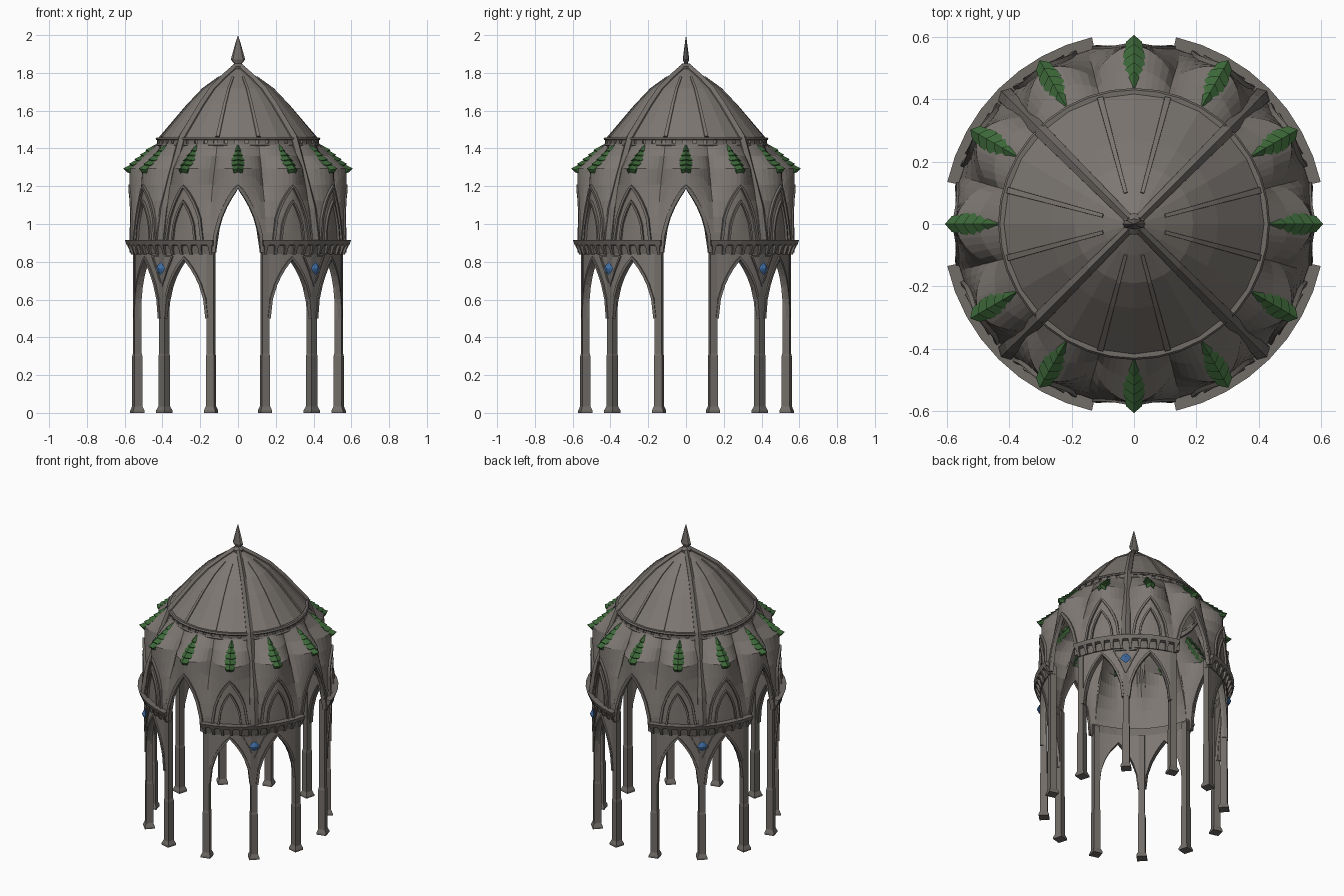
import bpy, bmesh, math
from mathutils import Vector

if "Cube" in bpy.data.objects:
    bpy.data.objects.remove(bpy.data.objects["Cube"])


def material(name, rgb):
    m = bpy.data.materials.new(name)
    m.diffuse_color = (*rgb, 1)
    m.use_nodes = True
    m.node_tree.nodes["Principled BSDF"].inputs["Base Color"].default_value = m.diffuse_color
    return m


STONE = material("warm_grey_stone", (0.205, 0.185, 0.168))
TRIM = material("dark_grey_stone", (0.165, 0.15, 0.137))
LEAF = material("leaf_green", (0.045, 0.135, 0.04))
BLUE = material("gem_blue", (0.05, 0.15, 0.36))


def finish(name, bm, mat, thick=0):
    bmesh.ops.remove_doubles(bm, verts=bm.verts, dist=0.0004)
    bmesh.ops.recalc_face_normals(bm, faces=bm.faces)
    me = bpy.data.meshes.new(name)
    bm.to_mesh(me)
    bm.free()
    me.materials.append(mat)
    ob = bpy.data.objects.new(name, me)
    bpy.context.collection.objects.link(ob)
    if thick:
        mod = ob.modifiers.new("thickness", 'SOLIDIFY')
        mod.thickness, mod.offset = thick, 0
    return ob


def polar(r, deg, z):
    a = math.radians(deg)
    return Vector((r * math.cos(a), r * math.sin(a), z))


def interp(table, z):
    for (z0, r0), (z1, r1) in zip(table, table[1:]):
        if z <= z1:
            return r0 + (r1 - r0) * max(0, z - z0) / (z1 - z0)
    return table[-1][1]


def pointed(u, half, spring, h):
    """Height of a pointed arch u degrees from its centre line."""
    x, w = min(abs(u), half) * .01, half * .01
    R = (w * w + h * h) / (2 * w)
    return spring + math.sqrt(max(0, R * R - (x + R - w) ** 2))


def grid(bm, rows):
    vs = [[bm.verts.new(p) for p in row] for row in rows]
    for a, b in zip(vs, vs[1:]):
        for i in range(len(a) - 1):
            bm.faces.new((a[i], a[i + 1], b[i + 1], b[i]))


def sweep(bm, pts, width, out, sink=0.012, ridge=False, taper=1.0):
    """Run a small moulding along points lying on the round body."""
    rings = []
    for i, p in enumerate(pts):
        t = (pts[min(i + 1, len(pts) - 1)] - pts[max(i - 1, 0)]).normalized()
        n = Vector((p.x, p.y, 0)).normalized()
        n = (n - t * n.dot(t)).normalized()
        w = width * (1 + (taper - 1) * i / (len(pts) - 1)) / 2
        s = t.cross(n) * w
        top = [n * out] if ridge else [s * .8 + n * out, -s * .8 + n * out]
        prof = [s - n * sink] + ([s + n * out * .35] if ridge else []) + top
        prof += ([-s + n * out * .35] if ridge else []) + [-s - n * sink]
        rings.append([bm.verts.new(p + q) for q in prof])
    k = len(rings[0])
    for a, b in zip(rings, rings[1:]):
        for j in range(k):
            bm.faces.new((a[j], a[(j + 1) % k], b[(j + 1) % k], b[j]))
    bm.faces.new(rings[0])
    bm.faces.new(rings[-1][::-1])


def arc_solid(bm, prof, a0, a1, n):
    """Closed (r, z) profile swept round part of a circle."""
    loop = prof + prof[:1]
    steps = [a0 + (a1 - a0) * i / n for i in range(n + 1)]
    grid(bm, [[polar(r, a, z) for r, z in loop] for a in steps])
    if a1 - a0 < 359:
        for a in (a0, a1):
            bm.faces.new([bm.verts.new(polar(r, a, z)) for r, z in prof])


VALLEY = [(.84, .578), (.95, .575), (1.08, .553), (1.25, .495), (1.42, .425)]
HOOD = [(.84, .575), (1.29, .575), (1.42, .43)]
BAYS = range(0, 360, 30)
US = [-15, -12, -9.5, -7, -4.5, -2, 0, 2, 4.5, 7, 9.5, 12, 15]


def body_r(u, z, cardinal):
    c = (abs(u) / 15) ** 1.6
    hood = interp(HOOD, z)
    if cardinal and z < 1.3:
        hood /= math.cos(math.radians(u))
    return hood + (interp(VALLEY, z) - hood) * c


def big_arch(u, grow=0.0):
    return pointed(u, 12 + grow, .85, .34 + grow * .012)


# Hooded upper wall: open tall arches on the four sides, solid bays between
bm = bmesh.new()
for b in BAYS:
    card = b % 90 == 0
    cols = []
    for u in US:
        z0 = big_arch(u) if card else .87
        zs = [z0 + (1.29 - z0) * k / 5 for k in range(6)] + [1.355, 1.42]
        cols.append([polar(body_r(u, z, card) - .01, b + u, z) for z in zs])
    grid(bm, cols)
finish("hooded_wall", bm, STONE, .02)

# Lower arcade spandrels
bm = bmesh.new()
for b in BAYS:
    if b % 90:
        grid(bm, [[polar(.553, b + u, pointed(u, 12.8, .5, .31) * (1 - k) + .86 * k)
                   for k in (0, .5, 1)] for u in [-15, -12.8] + US[1:-1] + [12.8, 15]])
finish("arcade_spandrels", bm, STONE, .03)

# Mouldings round the tall arches, blind arches and arcade arches
bm = bmesh.new()
for b in BAYS:
    if b % 90 == 0:
        sweep(bm, [polar(body_r(u, big_arch(u, .8), True), b + u, big_arch(u, .8))
                   for u in [-12.8] + US[1:-1] + [12.8]], .024, .006)
    else:
        for w, h, wd in ((11, .30, .018), (7, .22, .014)):
            pts = []
            for k in range(-6, 7):
                u = w * k / 6
                z = pointed(u, w, .9, h)
                pts.append(polar(body_r(u, z, False), b + u, z))
            sweep(bm, pts, wd, .012)
        sweep(bm, [polar(.566, b + u, pointed(u, 13.2, .5, .32))
                   for u in [-13.2] + US[1:-1] + [13.2]], .018, .01)
finish("arch_mouldings", bm, TRIM)

# Columns with flared feet and a thicker lower shaft
bm = bmesh.new()
for a in range(15, 360, 30):
    rad, tan = polar(1, a, 0), polar(1, a + 90, 0)
    top = .86 if a % 90 == 45 else .9
    rows = []
    for z, s in ((0, .031), (.012, .031), (.035, .022), (.3, .022), (.315, .019), (top, .019)):
        rows.append([rad * (.552 + i * s) + tan * (j * s) + Vector((0, 0, z))
                     for i, j in ((-1, -1), (1, -1), (1, 1), (-1, 1), (-1, -1))])
    grid(bm, rows)
    for r in (rows[0], rows[-1]):
        bm.faces.new([bm.verts.new(p) for p in r[:4]])
finish("columns", bm, TRIM)

# Cornice segments with hanging corbels
bm = bmesh.new()
for q in range(0, 360, 90):
    arc_solid(bm, [(.545, .84), (.575, .84), (.585, .885), (.605, .89), (.614, .915), (.545, .915)],
              q + 12.7, q + 77.3, 8)
    for i in range(12):
        a = q + 14.5 + i * 61 / 11
        rows = []
        for z, r, w in ((.838, .582, .8), (.862, .592, .7), (.892, .605, 1.3)):
            rows.append([polar(.57, a - w, z), polar(r, a - w, z), polar(r, a + w, z), polar(.57, a + w, z)])
        grid(bm, rows)
        bm.faces.new([bm.verts.new(p) for p in rows[0]])
finish("cornice", bm, TRIM)

# Upper dome
DOME = [(.422, 1.42), (.415, 1.46), (.355, 1.53), (.27, 1.63), (.19, 1.712), (.1, 1.775), (.015, 1.828)]
bm = bmesh.new()
grid(bm, [[polar(r - .004, 360 * i / 24, z) for r, z in DOME] for i in range(25)])
finish("dome", bm, STONE, .012)

# Four main ribs and eight thin ribs
bm = bmesh.new()
for a in range(45, 360, 90):
    path = [(r, z) for z, r in VALLEY[1:-1]] + DOME[1:]
    sweep(bm, [polar(r, a, z) for r, z in [(.58, .9)] + path], .058, .024, ridge=True, taper=.5)
finish("main_ribs", bm, TRIM)
bm = bmesh.new()
for a in range(15, 360, 30):
    if a % 90 != 45:
        sweep(bm, [polar(r, a, z) for r, z in DOME[1:-1]], .024, .008, taper=.6)
finish("thin_ribs", bm, STONE)

# Beaded band at the foot of the dome
bm = bmesh.new()
for z in (1.412, 1.444):
    arc_solid(bm, [(.405, z), (.432, z), (.436, z + .007), (.43, z + .015), (.405, z + .015)], 0, 360, 36)
for i in range(48):
    arc_solid(bm, [(.41, 1.425), (.43, 1.425), (.428, 1.446), (.41, 1.446)], i * 7.5, i * 7.5 + 5, 1)
finish("dome_band", bm, TRIM)

# Leaf sprays: overlapping folded chevrons running down each hood
bm = bmesh.new()
for b in BAYS:
    start, end = polar(.425, b, 1.405), polar(.588, b, 1.268)
    d = (end - start).normalized()
    side = polar(1, b + 90, 0)
    up = side.cross(d)
    up = up if up.z > 0 else -up
    length = (end - start).length
    for k, w in enumerate((.024, .034, .038, .037, .03)):
        s = length * k / 5.6
        rim = [(s, 0, .02), (s + .018, w, .006), (s + .046, w * .85, .012), (s + .058, 0, .032),
               (s + .046, -w * .85, .012), (s + .018, -w, .006)]
        vt = [bm.verts.new(start + d * x + side * y + up * h) for x, y, h in rim]
        vb = [bm.verts.new(start + d * x + side * y * .9 + up * (h - .026)) for x, y, h in rim]
        for vs in (vt, vb):
            bm.faces.new(vs[:4])
            bm.faces.new((vs[0], vs[3], vs[4], vs[5]))
        for i in range(6):
            j = (i + 1) % 6
            bm.faces.new((vt[i], vt[j], vb[j], vb[i]))
finish("leaf_sprays", bm, LEAF)

# Blue gems and their triangular frames above the middle columns
bm, fr = bmesh.new(), bmesh.new()
for a in range(45, 360, 90):
    rim = []
    for i in range(8):
        s = .033 if i % 2 == 0 else .028
        t = math.radians(45 * i)
        rim.append(bm.verts.new(polar(.58, a, .765) + polar(1, a + 90, 0) * (s * math.cos(t))
                                + Vector((0, 0, s * math.sin(t)))))
    for r in (.597, .56):
        tip = bm.verts.new(polar(r, a, .765))
        for i in range(8):
            bm.faces.new((rim[i], rim[(i + 1) % 8], tip))
    for s in (-1, 1):
        sweep(fr, [polar(.568, a + s * 7.5, .83), polar(.568, a + s * 3.4, .75), polar(.568, a, .67)], .012, .008)
    sweep(fr, [polar(.568, a - 7.5, .83), polar(.568, a, .83), polar(.568, a + 7.5, .83)], .012, .008)
finish("blue_gems", bm, BLUE)
finish("gem_frames", fr, TRIM)

# Finial: round knob and flattened spearhead
for name, prof, flat in (("finial_knob", [(0, 1.81), (.034, 1.815), (.036, 1.835), (.018, 1.85), (0, 1.85)], 1),
                         ("finial_spear", [(0, 1.84), (.016, 1.845), (.038, 1.87), (.03, 1.9),
                                           (.013, 1.96), (0, 2.0)], .45)):
    bm = bmesh.new()
    grid(bm, [[polar(r, 45 * i, z) for r, z in prof] for i in range(9)])
    for v in bm.verts:
        v.co.y *= flat
    finish(name, bm, TRIM)
